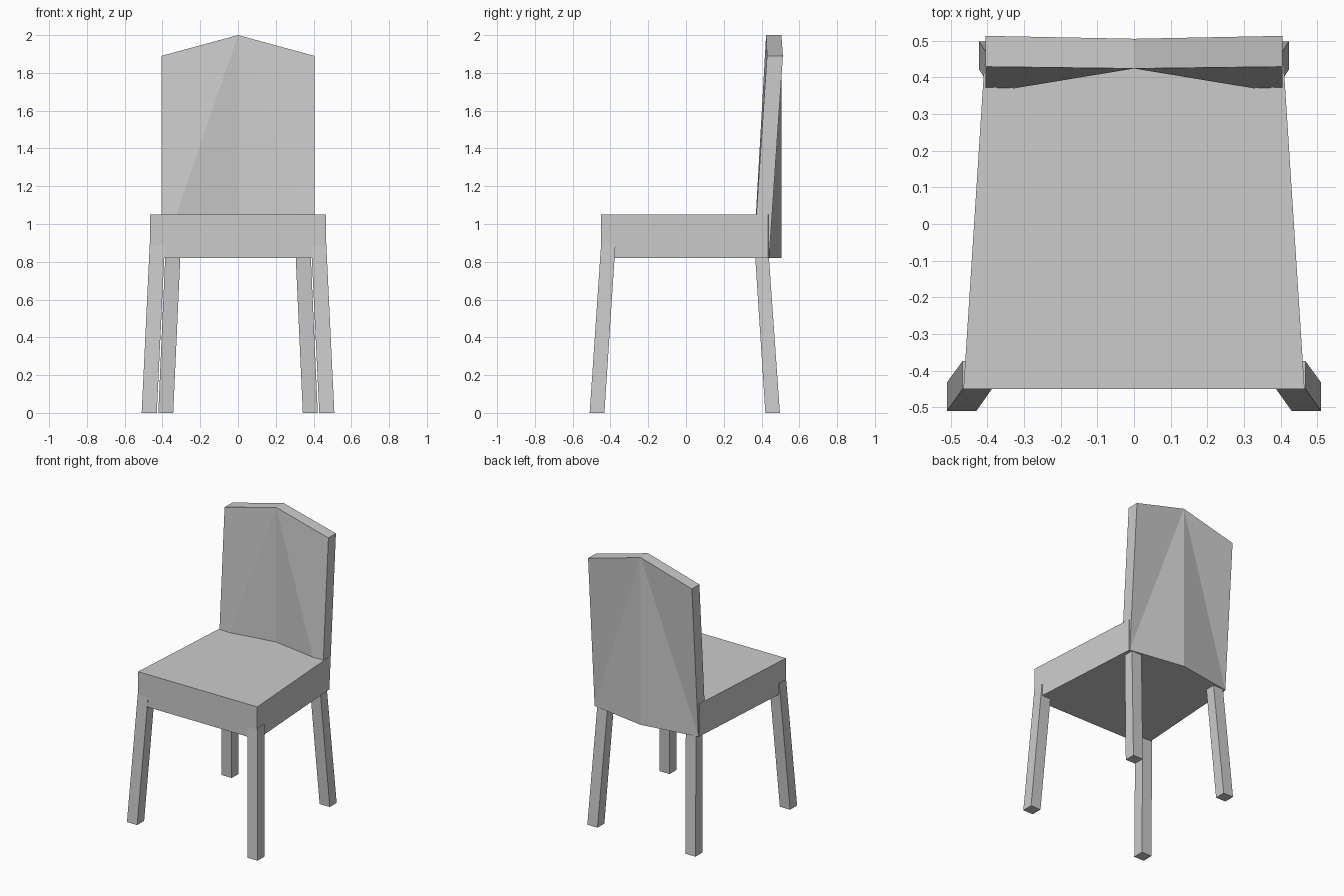
import bpy
import bmesh

if "Cube" in bpy.data.objects:
    bpy.data.objects.remove(bpy.data.objects["Cube"])


def make_object(name, bm):
    bmesh.ops.recalc_face_normals(bm, faces=bm.faces)
    mesh = bpy.data.meshes.new(name)
    bm.to_mesh(mesh)
    bm.free()
    obj = bpy.data.objects.new(name, mesh)
    bpy.context.collection.objects.link(obj)
    return obj


def loft(name, lower, upper):
    """Closed solid between two matching outlines."""
    bm = bmesh.new()
    a = [bm.verts.new(p) for p in lower]
    b = [bm.verts.new(p) for p in upper]
    bm.faces.new(a)
    bm.faces.new(b)
    n = len(a)
    for i in range(n):
        j = (i + 1) % n
        bm.faces.new((a[i], a[j], b[j], b[i]))
    return make_object(name, bm)


def rect(x0, x1, y0, y1, z):
    return [(x0, y0, z), (x1, y0, z), (x1, y1, z), (x0, y1, z)]


# Seat: tapered slab whose rear edge follows the bent backrest
outline = [(-0.465, -0.45), (0.465, -0.45), (0.408, 0.435), (0, 0.50), (-0.408, 0.435)]
loft("seat", [(x, y, 0.82) for x, y in outline], [(x, y, 1.05) for x, y in outline])

# Backrest: upright centre line, side edges leaning back, pointed top
bm = bmesh.new()
grid = {}
for side in (-1, 0, 1):
    bent = side != 0
    points = {
        "front_low": (0.357 if bent else 0.424, 0.82),
        "front_top": (0.429 if bent else 0.424, 1.89 if bent else 2.0),
        "rear_low": (0.44 if bent else 0.505, 0.82),
        "rear_top": (0.513 if bent else 0.505, 1.89 if bent else 2.0),
    }
    for key, (y, z) in points.items():
        grid[side, key] = bm.verts.new((0.405 * side, y, z))
for s in (-1, 1):
    # Twisted front and rear panels split from outer bottom to centre top
    for f in ("front", "rear"):
        low, top = f + "_low", f + "_top"
        bm.faces.new((grid[s, low], grid[0, top], grid[s, top]))
        bm.faces.new((grid[s, low], grid[0, low], grid[0, top]))
    for level in ("low", "top"):
        bm.faces.new([grid[s, "front_" + level], grid[0, "front_" + level],
                      grid[0, "rear_" + level], grid[s, "rear_" + level]])
    bm.faces.new([grid[s, k] for k in ("front_low", "front_top", "rear_top", "rear_low")])
make_object("backrest", bm)

# Legs: splayed square posts, tops buried in the seat
for label, s in (("left", -1), ("right", 1)):
    loft("front_leg_" + label,
         rect(0.43 * s, 0.51 * s, -0.51, -0.432, 0),
         rect(0.387 * s, 0.467 * s, -0.449, -0.373, 0.9))
    loft("back_leg_" + label,
         rect(0.343 * s, 0.422 * s, 0.42, 0.497, 0),
         rect(0.303 * s, 0.383 * s, 0.363, 0.435, 0.88))
